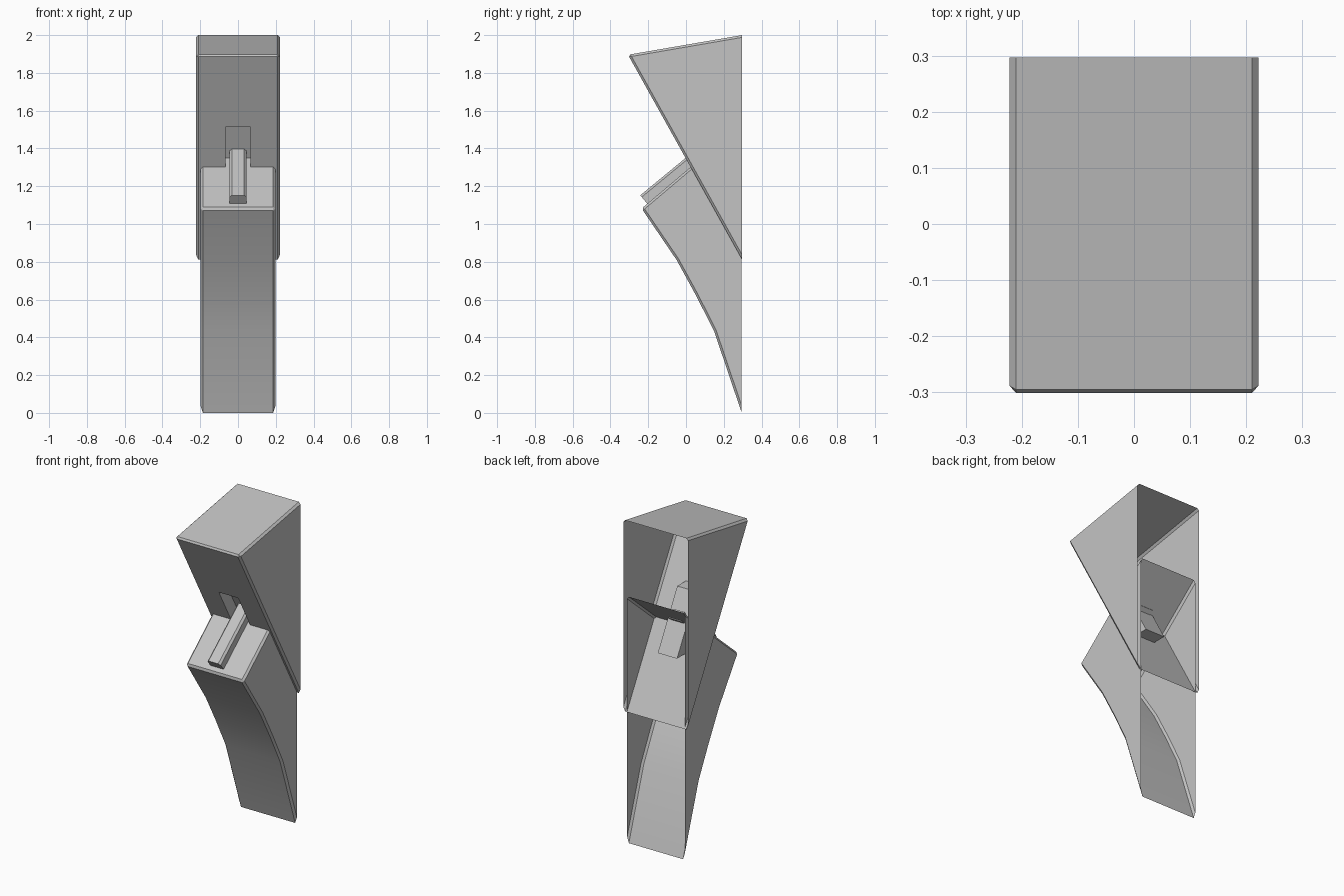
import bpy, bmesh, math
from mathutils import Vector, Matrix

if "Cube" in bpy.data.objects:
    bpy.data.objects.remove(bpy.data.objects["Cube"])

grey = bpy.data.materials.new("plain grey")
grey.diffuse_color = (0.55, 0.55, 0.55, 1)
grey.use_nodes = True
grey.node_tree.nodes["Principled BSDF"].inputs["Base Color"].default_value = grey.diffuse_color


def finish(bm, name):
    mesh = bpy.data.meshes.new(name)
    bm.to_mesh(mesh)
    bm.free()
    mesh.materials.append(grey)
    ob = bpy.data.objects.new(name, mesh)
    bpy.context.collection.objects.link(ob)
    bpy.ops.object.select_all(action='DESELECT')
    ob.select_set(True)
    bpy.context.view_layer.objects.active = ob
    bpy.ops.object.shade_smooth_by_angle(angle=math.radians(25))
    return ob


def bevel_sharp(bm, width, keep=lambda e: True):
    """Chamfer every sharp edge between two faces."""
    edges = [e for e in bm.edges if len(e.link_faces) == 2
             and e.calc_face_angle() > math.radians(30) and keep(e)]
    bmesh.ops.bevel(bm, geom=edges, offset=width, segments=1,
                    profile=0.5, affect='EDGES')


def open_shell(profile, half):
    """Thin prism from a (y, z) profile; first and last points bound the open back."""
    bm = bmesh.new()
    left, right = [[bm.verts.new((s * half, y, z)) for y, z in profile]
                   for s in (-1, 1)]
    bm.faces.new(left)
    bm.faces.new(right[::-1])
    for i in range(len(profile) - 1):
        bm.faces.new((left[i + 1], left[i], right[i], right[i + 1]))
    bmesh.ops.recalc_face_normals(bm, faces=bm.faces)
    if sum((f.normal.y * f.calc_area() for f in bm.faces)) > 0:
        bmesh.ops.reverse_faces(bm, faces=bm.faces)
    bevel_sharp(bm, 0.012)
    return bm


# upper wedge, open at the back
bm = open_shell([(0.297, 2.0), (-0.307, 1.896), (0.297, 0.812)], 0.222)

# recessed pocket in the slanted panel
HALF, LOW, HIGH, DEPTH = 0.066, 1.17, 1.513, 0.085


def panel_faces():
    return [f for f in bm.faces if abs(f.normal.x) < 0.01
            and f.normal.z < -0.3 and f.normal.y < -0.8]


for co, no in (((HALF, 0, 0), (1, 0, 0)), ((-HALF, 0, 0), (1, 0, 0)),
               ((0, 0, LOW), (0, 0, 1)), ((0, 0, HIGH), (0, 0, 1))):
    faces = panel_faces()
    geom = set(faces)
    for f in faces:
        geom.update(f.edges)
        geom.update(f.verts)
    bmesh.ops.bisect_plane(bm, geom=list(geom), plane_co=co, plane_no=no)
    bm.normal_update()
mouth = [f for f in panel_faces() if abs(f.calc_center_median().x) < HALF
         and LOW < f.calc_center_median().z < HIGH]
new = bmesh.ops.extrude_face_region(bm, geom=mouth)["geom"]
bmesh.ops.translate(bm, vec=(0, DEPTH, 0),
                    verts=[v for v in new if isinstance(v, bmesh.types.BMVert)])
old = [f for f in mouth if f.is_valid]
if old:
    bmesh.ops.delete(bm, geom=old, context='FACES')
finish(bm, "upper_wedge")

# lower body with curved front and sloping top, open at the back
bm = open_shell([(0.295, 1.53), (-0.235, 1.082), (-0.05, 0.81),
                 (0.05, 0.627), (0.148, 0.435), (0.295, 0.0)], 0.198)
finish(bm, "lower_body")

# chamfered bar lying on the sloping top and entering the pocket
LENGTH, THICK = 0.405, 0.058
bm = bmesh.new()
bmesh.ops.create_cube(bm, size=1, matrix=Matrix.Translation((0, LENGTH / 2, -THICK / 2))
                      @ Matrix.Diagonal((0.09, LENGTH, THICK, 1)))
bevel_sharp(bm, 0.012, lambda e: all(v.co.z > -0.001 for v in e.verts)
            and abs(e.verts[0].co.x - e.verts[1].co.x) < 0.01)
bm.transform(Matrix.Translation((0, -0.242, 1.152))
             @ Matrix.Rotation(math.radians(39.5), 4, 'X'))
finish(bm, "bar")
